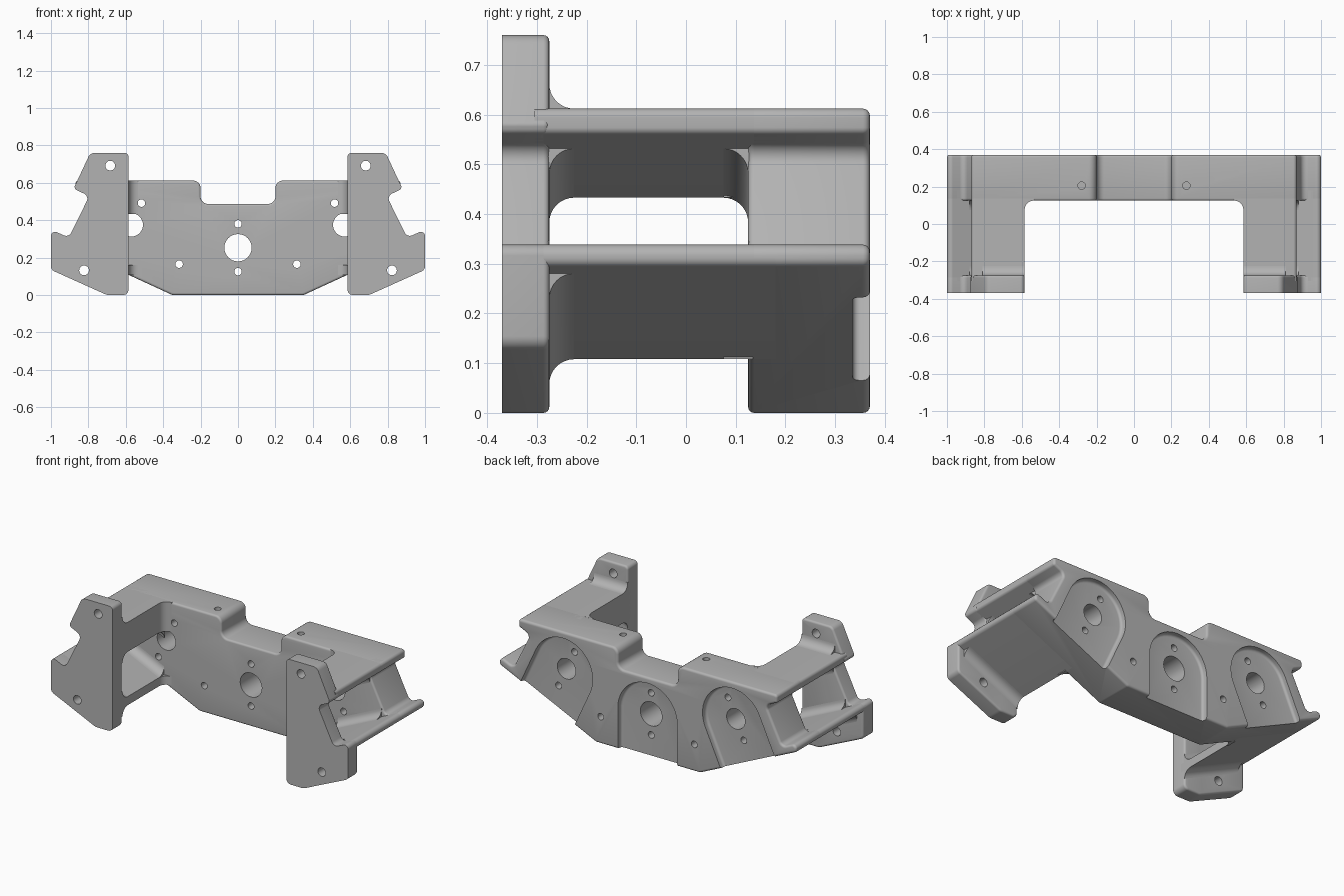
import bpy, bmesh, math
from mathutils import Vector

old = bpy.data.objects.get("Cube")
if old:
    bpy.data.objects.remove(old, do_unlink=True)

grey = bpy.data.materials.new("machined_grey")
grey.use_nodes = True
grey.diffuse_color = (0.45, 0.45, 0.45, 1)
grey.node_tree.nodes["Principled BSDF"].inputs["Base Color"].default_value = (0.45, 0.45, 0.45, 1)

TILT = math.radians(24.7)
SLOPE = math.tan(TILT)
INNER = 0.585
BACK, WEB, FLANGE, FRONT = 0.37, 0.125, -0.275, -0.37


def under(x):
    return 0.108 + (x - INNER) * SLOPE


def floor(x):
    return 0.16 + (x - INNER) * SLOPE


def roof(x):
    return 0.433 + (x - INNER) * SLOPE


def rounded(corners, steps=6):
    """Outline from (x, z, radius) corners."""
    out = []
    for i, (x, z, r) in enumerate(corners):
        p = Vector((x, z))
        if r == 0:
            out.append(p)
            continue
        a = (Vector(corners[i - 1][:2]) - p).normalized()
        b = (Vector(corners[(i + 1) % len(corners)][:2]) - p).normalized()
        half = a.angle(b) / 2
        centre = p + (a + b).normalized() * (r / math.sin(half))
        s = p + a * (r / math.tan(half)) - centre
        e = p + b * (r / math.tan(half)) - centre
        for k in range(steps + 1):
            t = k / steps
            out.append(centre + (s * (1 - t) + e * t).normalized() * r)
    return out


def loft(name, near, far, bevel_near=0, bevel_far=0):
    """Solid between two matching loops, with optional rounded rims."""
    bm = bmesh.new()
    loops = [[bm.verts.new(p) for p in loop] for loop in (near, far)]
    n = len(near)
    caps = [bm.faces.new(loop) for loop in loops]
    for i in range(n):
        j = (i + 1) % n
        bm.faces.new((loops[0][i], loops[0][j], loops[1][j], loops[1][i]))
    rims = [list(c.edges) for c in caps]
    bmesh.ops.recalc_face_normals(bm, faces=bm.faces)
    for rim, size in zip(rims, (bevel_near, bevel_far)):
        if size:
            bmesh.ops.bevel(bm, geom=rim, offset=size, segments=4, profile=0.5,
                            affect='EDGES', clamp_overlap=False)
    mesh = bpy.data.meshes.new(name)
    bm.to_mesh(mesh)
    bm.free()
    mesh.materials.append(grey)
    ob = bpy.data.objects.new(name, mesh)
    bpy.context.collection.objects.link(ob)
    return ob


def prism(name, outline, y0, y1, bevel0=0, bevel1=0):
    return loft(name, [(x, y0, z) for x, z in outline],
                [(x, y1, z) for x, z in outline], bevel0, bevel1)


def fillet(name, p0, p1, a, b, r=0.05, e=0.01):
    """Concave fillet swept from p0 to p1 between directions a and b."""
    section = [(-e, -e), (r, -e)]
    for k in range(9):
        t = math.pi / 2 * k / 8
        section.append((r - r * math.sin(t), r - r * math.cos(t)))
    section.append((-e, r))
    a, b = Vector(a), Vector(b)
    return loft(name, *[[Vector(p) + a * s + b * t for s, t in section] for p in (p0, p1)])


def cut(ob, cutter):
    cutter.hide_render = True
    mod = ob.modifiers.new("cut", 'BOOLEAN')
    mod.operation, mod.solver, mod.object = 'DIFFERENCE', 'EXACT', cutter
    bpy.context.view_layer.objects.active = ob
    bpy.ops.object.modifier_apply(modifier=mod.name)
    bpy.data.objects.remove(cutter, do_unlink=True)


def drill(ob, x, z, r, y=0.0):
    bpy.ops.mesh.primitive_cylinder_add(vertices=32, radius=r, depth=2,
                                        location=(x, y, z), rotation=(math.pi / 2, 0, 0))
    cut(ob, bpy.context.object)


def finish(ob, mirrored=False):
    bpy.ops.object.select_all(action='DESELECT')
    ob.select_set(True)
    bpy.context.view_layer.objects.active = ob
    bpy.ops.object.shade_smooth_by_angle(angle=math.radians(35))
    if mirrored:
        ob.modifiers.new("mirror", 'MIRROR').use_mirror_merge = False


# Tilted side channel, shared by the main body and the end flanges
channel = [(1.0, floor(1.0), 0.022), (0.905, floor(0.905), 0.03),
           (0.795, roof(0.795), 0.03), (0.87, roof(0.87), 0.016)]

# Main body across the back
half = [(0.35, 0, 0.04), (1.0, under(1.0), 0.02)] + channel + [
    (0.87, 0.612, 0.018), (0.2, 0.612, 0.04), (0.2, 0.487, 0.04)]
whole = half + [(-x, z, r) for x, z, r in reversed(half)]
body = prism("main_body", rounded(whole), WEB, BACK, 0.012, 0.014)

# Arched recesses with a bore and two screw holes each
for cx, cz, ang, bore in ((0, 0.253, 0, 0.073), (0.57, 0.375, TILT, 0.062),
                          (-0.57, 0.375, -TILT, 0.062)):
    def place(s, t):
        return (cx + s * math.cos(ang) - t * math.sin(ang),
                cz + s * math.sin(ang) + t * math.cos(ang))
    arch = [(0.2 * math.cos(math.pi * k / 24), 0.2 * math.sin(math.pi * k / 24))
            for k in range(25)] + [(-0.2, -0.5), (0.2, -0.5)]
    cut(body, prism("recess", [place(s, t) for s, t in arch], 0.335, 0.45, 0.015))
    drill(body, cx, cz, bore)
    for t in (0.128, -0.128):
        drill(body, *place(0, t), 0.02)

# Mounting holes through the body and down into its top
for side in (1, -1):
    drill(body, side * 0.315, 0.165, 0.02)
    bpy.ops.mesh.primitive_cylinder_add(vertices=24, radius=0.02, depth=0.3,
                                        location=(side * 0.28, 0.205, 0.612))
    cut(body, bpy.context.object)
finish(body)

# End flanges at the front
outline = [(INNER, 0, 0.03), (0.70, 0, 0.06), (1.0, 0.135, 0.03)] + channel + [
    (0.874, 0.58, 0.012), (0.79, 0.76, 0.035), (INNER, 0.76, 0.022)]
flange = prism("end_flanges", rounded(outline), FRONT, FLANGE, 0, 0.012)
drill(flange, 0.683, 0.692, 0.026)
drill(flange, 0.823, 0.132, 0.026)
finish(flange, True)

# Arms joining the flanges to the body
top = [(INNER, 0.612, 0), (INNER, roof(INNER), 0), (0.87, roof(0.87), 0.016), (0.87, 0.612, 0.018)]
low = [(INNER, under(INNER), 0), (1.0, under(1.0), 0.02), (1.0, floor(1.0), 0.022),
       (INNER, floor(INNER), 0)]
finish(prism("top_arms", rounded(top), FLANGE - 0.03, 0.18), True)
finish(prism("lower_arms", rounded(low), FLANGE - 0.03, 0.18), True)

# Fillets where the arms meet the flanges and the body
fwd, back, up, down = (0, -1, 0), (0, 1, 0), (0, 0, 1), (0, 0, -1)
runs = [("arm_top_fillet", lambda x: 0.612, 0.81, FLANGE, back, up),
        ("arm_roof_front_fillet", roof, 0.80, FLANGE, back, down),
        ("arm_roof_back_fillet", roof, 0.80, WEB, fwd, down),
        ("arm_floor_front_fillet", floor, 0.88, FLANGE, back, up),
        ("arm_floor_back_fillet", floor, 0.88, WEB, fwd, up),
        ("arm_underside_fillet", under, 0.96, FLANGE, back, down)]
for name, height, x1, y, a, b in runs:
    finish(fillet(name, (INNER, y, height(INNER)), (x1, y, height(x1)), a, b), True)

# Inside corners between arms and body
for name, z0, z1 in (("upper_corner_fillet", roof(INNER), 0.612),
                     ("lower_corner_fillet", under(INNER), floor(INNER))):
    finish(fillet(name, (INNER, WEB, z0), (INNER, WEB, z1), (-1, 0, 0), fwd), True)
